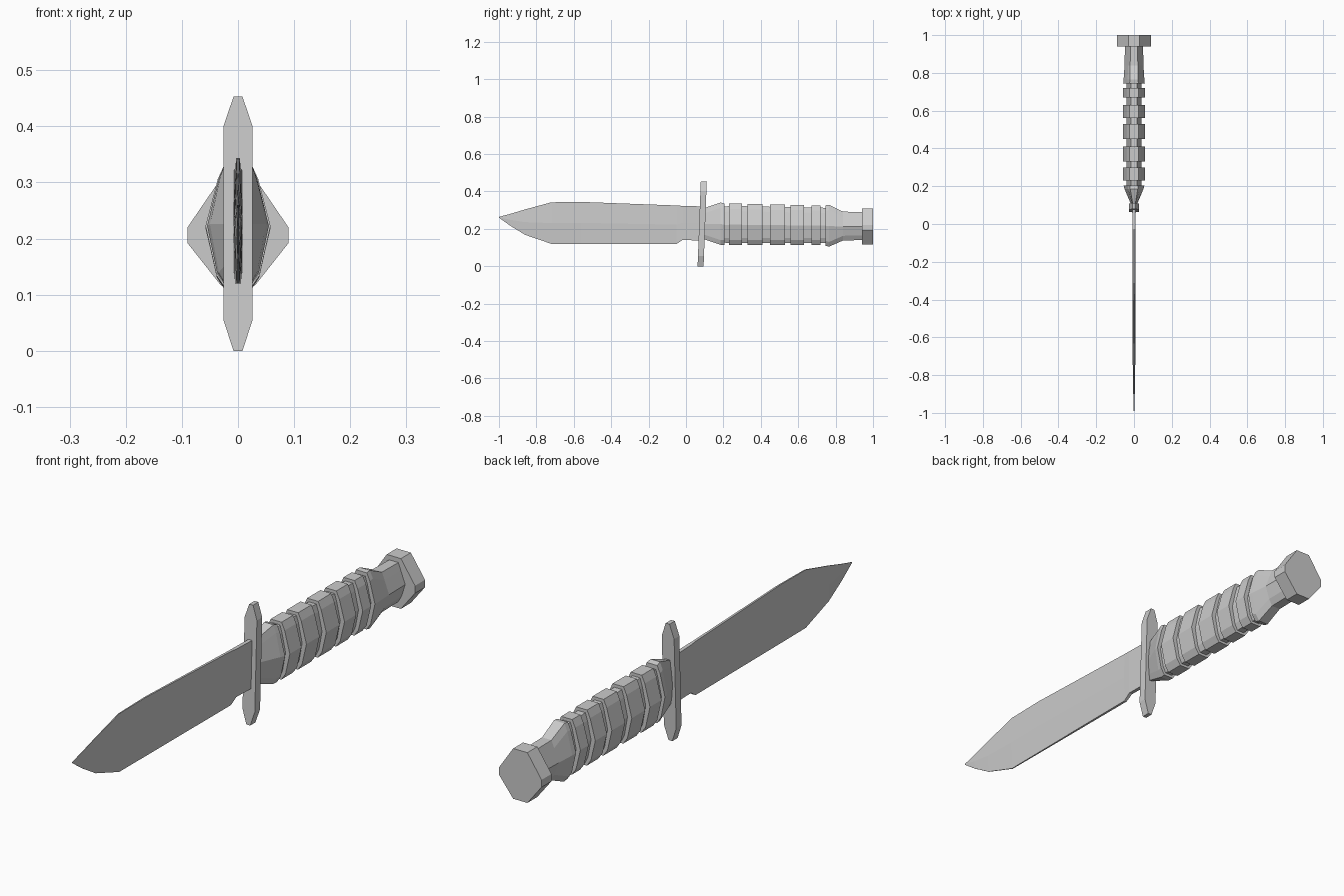
import bpy, bmesh

if "Cube" in bpy.data.objects:
    bpy.data.objects.remove(bpy.data.objects["Cube"])


def loft(name, sections):
    """Skin a list of equal-length point loops and cap both ends."""
    bm = bmesh.new()
    loops = [[bm.verts.new(p) for p in s] for s in sections]
    n = len(loops[0])
    for a, b in zip(loops, loops[1:]):
        for i in range(n):
            j = (i + 1) % n
            bm.faces.new((a[i], a[j], b[j], b[i]))
    bm.faces.new(loops[0])
    bm.faces.new(loops[-1])
    bmesh.ops.recalc_face_normals(bm, faces=bm.faces)
    mesh = bpy.data.meshes.new(name)
    bm.to_mesh(mesh)
    bm.free()
    ob = bpy.data.objects.new(name, mesh)
    bpy.context.collection.objects.link(ob)
    return ob


def mirrored(y, half):
    """Full loop from right-hand (x, z) points listed top to bottom."""
    return [(x, y, z) for x, z in half] + [(-x, y, z) for x, z in reversed(half)]


# Blade: y, top, bottom, half thickness at middle, half thickness at edges
blade = [
    (-1.00, .264, .260, .001, .0005),
    (-.94, .280, .217, .003, .001),
    (-.86, .304, .168, .005, .001),
    (-.72, .342, .120, .007, .002),
    (-.56, .344, .120, .008, .003),
    (-.05, .325, .120, .008, .005),
    (-.02, .323, .140, .008, .007),
    (.09, .320, .138, .008, .008),
]
loft("blade", [mirrored(y, [(e, t), (h, (t + b) / 2), (e, b)])
               for y, t, b, h, e in blade])

# Cross guard, slightly raked, with tapered ends
guard = []
for z, w in [(0, .008), (.055, .026), (.40, .026), (.453, .008)]:
    y = .078 + .034 * z / .453 * .5
    guard.append([(-w, y - .016, z), (w, y - .016, z), (w, y + .016, z), (-w, y + .016, z)])
loft("guard", guard)


# Grip: one faceted loft with alternating bands and grooves
def grip_section(y, top, bottom, w):
    mid = bottom + (top - bottom) * .49
    return mirrored(y, [(w * .40, top), (w * .62, top - .028), (w, mid),
                        (w * .68, bottom + .025), (w * .38, bottom)])


grip = [grip_section(.095, .310, .145, .012),
        grip_section(.185, .341, .115, .050),
        grip_section(.205, .335, .115, .055),
        grip_section(.205, .318, .126, .040)]
for y0, y1 in [(.23, .30), (.33, .41), (.45, .53), (.56, .63), (.67, .72)]:
    top = .335 - .02 * (y0 - .2)
    grip += [grip_section(y0, top - .012, .125, .040),
             grip_section(y0, top, .115, .058),
             grip_section(y1, top, .115, .058),
             grip_section(y1, top - .012, .125, .040)]
grip += [grip_section(.745, .312, .125, .040),
         grip_section(.745, .326, .110, .057),
         grip_section(.765, .328, .105, .055),
         grip_section(.84, .292, .138, .050),
         grip_section(.945, .290, .140, .048)]
loft("grip", grip)

# Pommel: eight-sided cap
cap = [(.030, .308), (.090, .220), (.090, .192), (.030, .116)]
loft("pommel", [mirrored(y, cap) for y in (.94, 1.0)])
